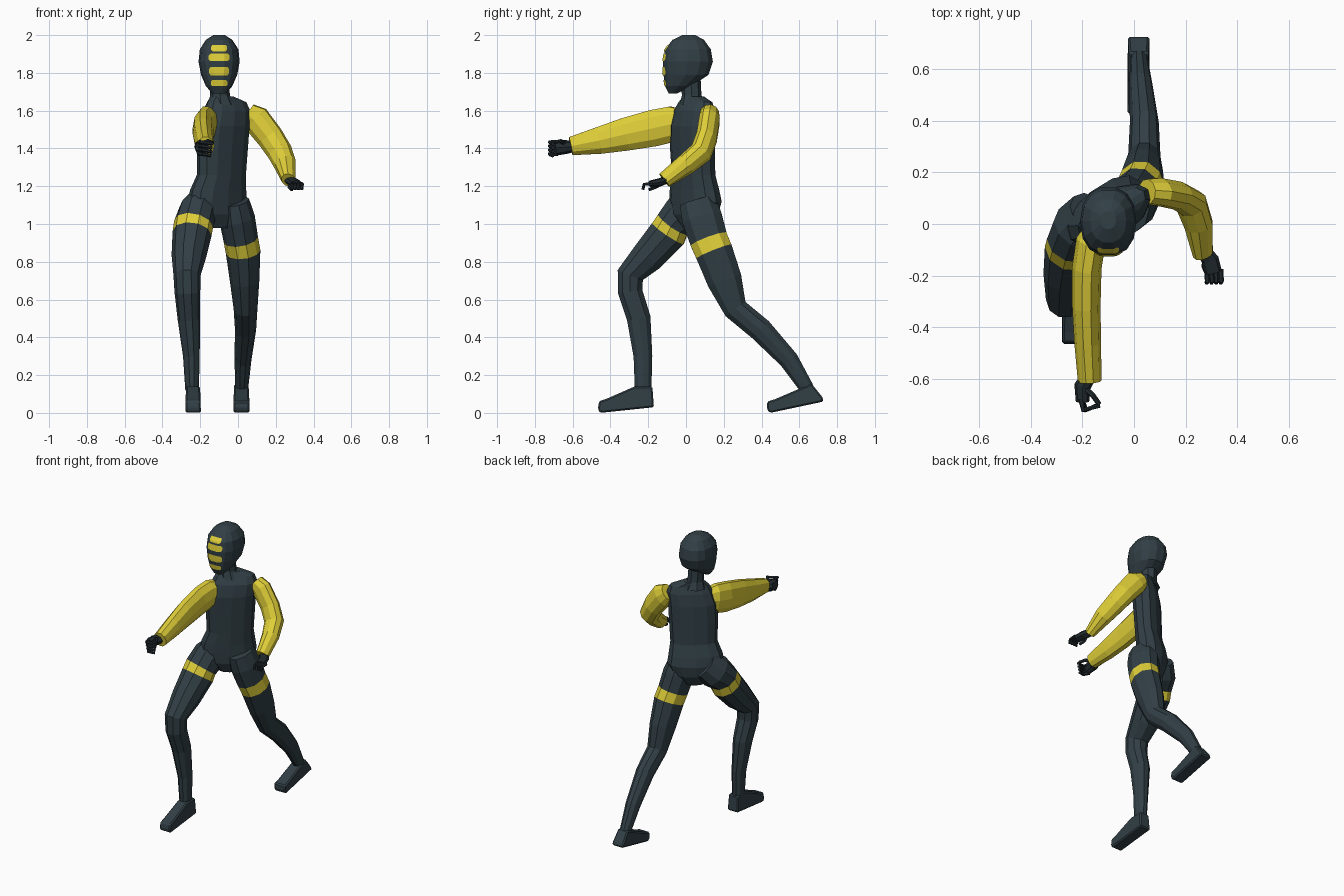
import bpy, bmesh, math
from mathutils import Vector
from mathutils.bvhtree import BVHTree


def material(name, rgb):
    m = bpy.data.materials.new(name)
    m.diffuse_color = (*rgb, 1)
    return m


SLATE = material("dark slate", (0.031, 0.050, 0.060))
YELLOW = material("yellow", (0.74, 0.62, 0.04))
GLOVE = material("glove black", (0.016, 0.024, 0.029))


def finish(name, bm, mats):
    bmesh.ops.recalc_face_normals(bm, faces=bm.faces)
    me = bpy.data.meshes.new(name)
    bm.to_mesh(me)
    bm.free()
    for m in mats:
        me.materials.append(m)
    ob = bpy.data.objects.new(name, me)
    bpy.context.collection.objects.link(ob)
    return ob


def loft(name, secs, mats, ref=(1, 0, 0), axis=None, n=10, power=2, stripe=None):
    """Skin rings (x, y, z, radius along ref, radius across ref)."""
    bm = bmesh.new()
    pts = [Vector(s[:3]) for s in secs]
    rings = []
    for i, s in enumerate(secs):
        if axis:
            t = Vector(axis)
        else:
            t = Vector()
            if i:
                t += (pts[i] - pts[i - 1]).normalized()
            if i < len(pts) - 1:
                t += (pts[i + 1] - pts[i]).normalized()
            t.normalize()
        u = Vector(ref)
        u = (u - t * u.dot(t)).normalized()
        v = t.cross(u)
        ring = []
        for k in range(n):
            a = 2 * math.pi * k / n
            c, d = [math.copysign(abs(q) ** (2 / power), q) for q in (math.cos(a), math.sin(a))]
            ring.append(bm.verts.new(pts[i] + u * c * s[3] + v * d * s[4]))
        rings.append(ring)
    for i in range(len(rings) - 1):
        for k in range(n):
            j = (k + 1) % n
            f = bm.faces.new((rings[i][k], rings[i][j], rings[i + 1][j], rings[i + 1][k]))
            f.material_index = 1 if i == stripe else 0
    bm.faces.new(rings[0])
    bm.faces.new(rings[-1])
    return finish(name, bm, mats)


def tube(name, pts, r, mat, n=6):
    return loft(name, [(*p, r * (1 - 0.1 * i), r * (1 - 0.1 * i)) for i, p in enumerate(pts)],
                [mat], ref=(0.3, 0.2, 1), n=n)


# Torso, twisted so the striking shoulder leads
yaw = math.radians(38)
twist = (math.cos(yaw), math.sin(yaw), 0)
loft("torso", [(-0.10, 0.05, 0.98, 0.07, 0.06), (-0.105, 0.05, 1.05, 0.15, 0.09),
               (-0.11, 0.05, 1.12, 0.18, 0.095), (-0.105, 0.045, 1.18, 0.17, 0.09),
               (-0.088, 0.04, 1.26, 0.148, 0.08), (-0.083, 0.035, 1.40, 0.155, 0.082),
               (-0.075, 0.035, 1.52, 0.155, 0.085), (-0.06, 0.045, 1.60, 0.145, 0.072),
               (-0.06, 0.05, 1.645, 0.125, 0.05), (-0.085, 0.04, 1.675, 0.065, 0.045)],
     [SLATE], ref=twist, axis=(0, 0, 1), n=12, power=2.3)
loft("neck", [(-0.09, 0.035, 1.63, 0.075, 0.07), (-0.095, 0.03, 1.68, 0.052, 0.052),
              (-0.1, 0.025, 1.78, 0.052, 0.052)], [SLATE], axis=(0, 0, 1), n=8)

# Head
head = loft("head", [(-0.1, -0.07, 1.69, 0.035, 0.022), (-0.1, -0.04, 1.73, 0.070, 0.072),
                     (-0.1, 0.0, 1.79, 0.096, 0.122), (-0.1, 0.01, 1.86, 0.109, 0.135),
                     (-0.1, 0.01, 1.925, 0.102, 0.124), (-0.1, 0.012, 1.975, 0.070, 0.085),
                     (-0.1, 0.015, 2.0, 0.030, 0.035)],
            [SLATE], axis=(0, 0, 1), n=14, power=2.3)

# Yellow face bars, draped onto the head
tree = BVHTree.FromPolygons([v.co for v in head.data.vertices],
                            [tuple(p.vertices) for p in head.data.polygons])
for idx, (z0, z1, w) in enumerate([(1.73, 1.762, 0.044), (1.787, 1.832, 0.053),
                                   (1.862, 1.902, 0.055), (1.914, 1.948, 0.042)]):
    bm = bmesh.new()
    rows = []
    for j in range(5):
        z = z0 + (z1 - z0) * j / 4
        half = w * (0.84 if j in (0, 4) else 1)
        row = []
        for i in range(9):
            x = -0.1 + half * (i / 4 - 1)
            hit = tree.ray_cast(Vector((x, -1, z)), Vector((0, 1, 0)))[0]
            y = hit.y if hit else -0.09
            row.append(bm.verts.new((x, y - 0.004, z)))
        rows.append(row)
    for a, b in zip(rows, rows[1:]):
        for i in range(8):
            bm.faces.new((a[i], a[i + 1], b[i + 1], b[i]))
    finish(f"face_bar_{idx + 1}", bm, [YELLOW])

# Legs with a yellow thigh band
loft("front_leg", [(-0.17, 0.04, 1.12, 0.09, 0.10), (-0.215, -0.012, 1.06, 0.103, 0.112),
                   (-0.235, -0.07, 1.0, 0.105, 0.098), (-0.243, -0.095, 0.95, 0.104, 0.105),
                   (-0.26, -0.20, 0.83, 0.092, 0.093), (-0.27, -0.295, 0.73, 0.072, 0.075),
                   (-0.268, -0.295, 0.64, 0.068, 0.068), (-0.26, -0.25, 0.5, 0.06, 0.066),
                   (-0.247, -0.228, 0.3, 0.044, 0.052), (-0.243, -0.227, 0.12, 0.036, 0.046)],
     [SLATE, YELLOW], stripe=2)
loft("rear_leg", [(-0.02, 0.06, 1.12, 0.08, 0.10), (-0.005, 0.085, 1.03, 0.095, 0.112),
                  (0.015, 0.12, 0.918, 0.092, 0.106), (0.027, 0.148, 0.853, 0.092, 0.105),
                  (0.035, 0.205, 0.70, 0.078, 0.097), (0.04, 0.262, 0.55, 0.063, 0.068),
                  (0.04, 0.395, 0.44, 0.056, 0.066), (0.026, 0.545, 0.28, 0.045, 0.054),
                  (0.02, 0.64, 0.13, 0.034, 0.040)],
     [SLATE, YELLOW], stripe=2)


# Boots: side profiles extruded across
def boot(name, cx, half, profile):
    bm = bmesh.new()
    f = bm.faces.new([bm.verts.new((cx - half, y, z)) for y, z in profile])
    ext = bmesh.ops.extrude_face_region(bm, geom=[f])["geom"]
    bmesh.ops.translate(bm, vec=(2 * half, 0, 0),
                        verts=[g for g in ext if isinstance(g, bmesh.types.BMVert)])
    for v in bm.verts:  # narrow toward the top
        v.co.x = cx + (v.co.x - cx) * (1 - 1.2 * max(0, v.co.z - 0.05))
    ob = finish(name, bm, [SLATE])
    bev = ob.modifiers.new("soft edges", "BEVEL")
    bev.width = 0.008
    bev.segments = 1


boot("front_boot", -0.238, 0.041, [(-0.17, 0.03), (-0.178, 0.14), (-0.272, 0.14), (-0.42, 0.075),
                                   (-0.46, 0.062), (-0.467, 0.02), (-0.455, 0.0)])
boot("rear_boot", 0.018, 0.043, [(0.728, 0.06), (0.725, 0.08), (0.665, 0.155), (0.605, 0.13),
                                 (0.47, 0.072), (0.43, 0.06), (0.428, 0.02), (0.445, 0.0)])

# Sleeves
loft("striking_sleeve", [(-0.14, -0.01, 1.54, 0.045, 0.07), (-0.168, -0.07, 1.53, 0.058, 0.098),
                         (-0.183, -0.17, 1.508, 0.057, 0.102), (-0.185, -0.32, 1.475, 0.055, 0.092),
                         (-0.18, -0.46, 1.442, 0.052, 0.075), (-0.172, -0.61, 1.412, 0.046, 0.051)],
     [YELLOW])
loft("guard_sleeve", [(0.05, 0.125, 1.59, 0.05, 0.055), (0.095, 0.125, 1.555, 0.055, 0.078),
                      (0.17, 0.11, 1.46, 0.056, 0.073), (0.222, 0.08, 1.38, 0.060, 0.068),
                      (0.25, 0.0, 1.315, 0.055, 0.06), (0.268, -0.115, 1.232, 0.046, 0.036)],
     [YELLOW], ref=(0.3, 1, 0))

# Gloved hands: palm, four curled fingers and a thumb
loft("striking_palm", [(-0.175, -0.59, 1.41, 0.028, 0.028), (-0.2, -0.63, 1.408, 0.033, 0.036),
                       (-0.2, -0.69, 1.402, 0.026, 0.04)], [GLOVE], n=8)
loft("guard_palm", [(0.268, -0.10, 1.235, 0.028, 0.02), (0.296, -0.14, 1.22, 0.034, 0.022),
                    (0.308, -0.19, 1.212, 0.034, 0.018)], [GLOVE], n=8)
for k in range(4):
    z = 1.37 + 0.021 * k
    tube(f"striking_finger_{k + 1}", [(-0.205, -0.68, z), (-0.185 - 0.004 * k, -0.722, z),
                                      (-0.145 + 0.004 * k, -0.705, z - 0.008)], 0.012, GLOVE)
    x = 0.283 + 0.018 * k
    tube(f"guard_finger_{k + 1}", [(x, -0.175, 1.213), (x + 0.002, -0.222, 1.21),
                                   (x, -0.228, 1.182)], 0.011, GLOVE)
tube("striking_thumb", [(-0.19, -0.64, 1.425), (-0.16, -0.665, 1.44), (-0.135, -0.70, 1.43)],
     0.012, GLOVE)
tube("guard_thumb", [(0.28, -0.13, 1.215), (0.272, -0.165, 1.195), (0.285, -0.195, 1.182)],
     0.012, GLOVE)
